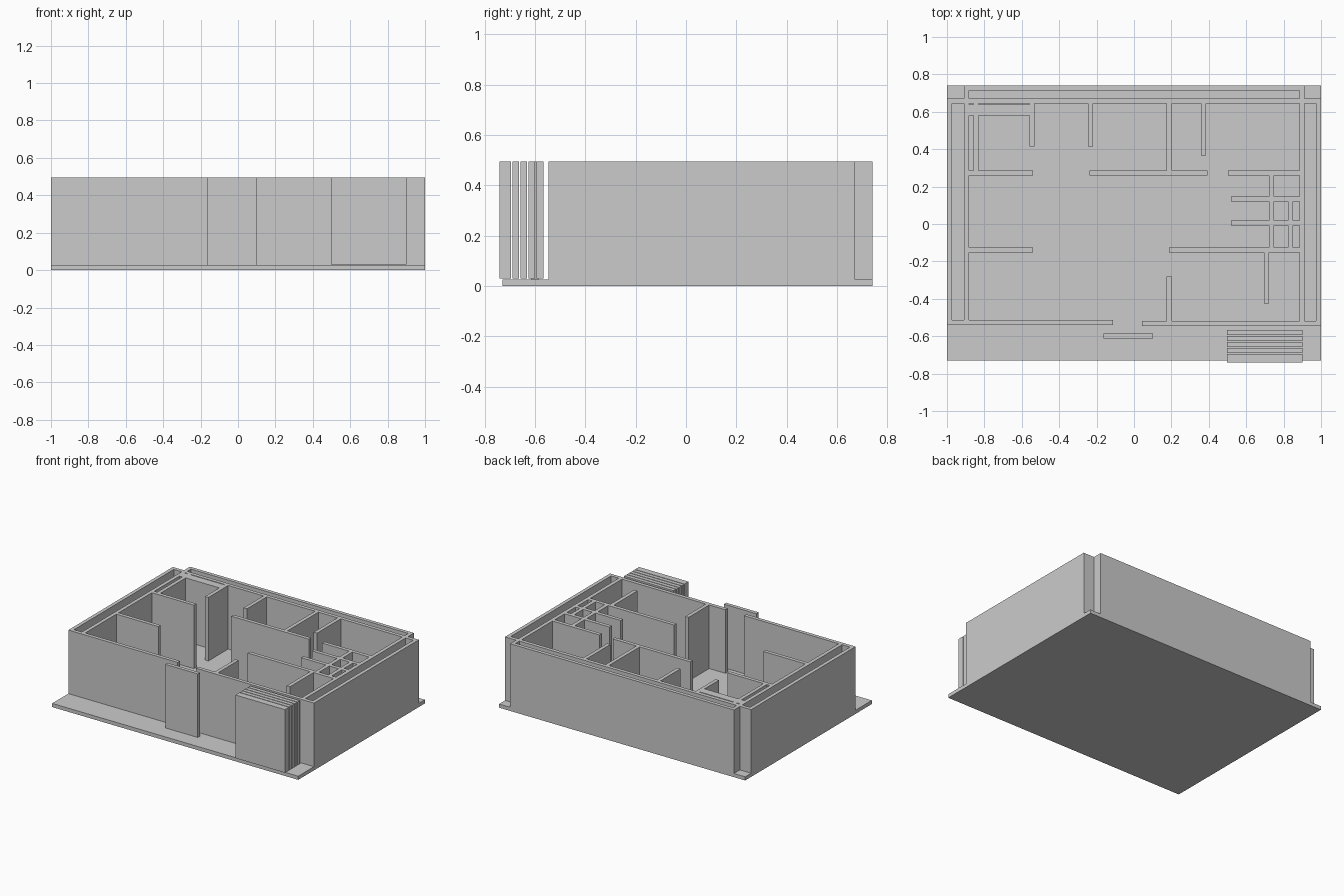
import bpy
import bmesh

if "Cube" in bpy.data.objects:
    bpy.data.objects.remove(bpy.data.objects["Cube"])

Z0, Z1 = 0.027, 0.494   # slab top, wall top
T = 0.027               # wall thickness


def add_object(name, bm):
    bmesh.ops.recalc_face_normals(bm, faces=bm.faces[:])
    me = bpy.data.meshes.new(name)
    bm.to_mesh(me)
    bm.free()
    ob = bpy.data.objects.new(name, me)
    bpy.context.collection.objects.link(ob)
    return ob


def extruded_plan(name, rects, z0, z1):
    """Merge overlapping plan rectangles (x0, x1, y0, y1) into one extruded solid."""
    xs = sorted({v for r in rects for v in r[:2]})
    ys = sorted({v for r in rects for v in r[2:]})
    bm = bmesh.new()
    verts = {}

    def vert(i, j):
        if (i, j) not in verts:
            verts[i, j] = bm.verts.new((xs[i], ys[j], z0))
        return verts[i, j]

    for i in range(len(xs) - 1):
        for j in range(len(ys) - 1):
            cx, cy = (xs[i] + xs[i + 1]) / 2, (ys[j] + ys[j + 1]) / 2
            if any(a < cx < b and c < cy < d for a, b, c, d in rects):
                bm.faces.new((vert(i, j), vert(i + 1, j),
                              vert(i + 1, j + 1), vert(i, j + 1)))
    ext = bmesh.ops.extrude_face_region(bm, geom=bm.faces[:])
    for v in ext["geom"]:
        if isinstance(v, bmesh.types.BMVert):
            v.co.z = z1
    return add_object(name, bm)


def hwall(x0, x1, y):       # wall along x, y is its lower edge
    return (x0, x1, y, round(y + T, 4))


def vwall(x, y0, y1):       # wall along y, x is its left edge
    return (x, round(x + T, 4), y0, y1)


BACK, SIDE = 0.645, 0.884   # inner faces of the back and side walls

# Outer walls: double skins at the back and sides, notched back corners
walls = [
    hwall(-0.909, 0.911, 0.714), hwall(-1, 1, BACK),
    vwall(-0.909, -0.541, 0.741), vwall(SIDE, -0.546, 0.741),
    vwall(-1, -0.541, 0.672), vwall(0.973, -0.546, 0.672),
    hwall(-1, -0.112, -0.541), hwall(0.042, 1, -0.546),
]
# Interior walls along x
walls += [
    hwall(-0.909, -0.54, 0.26), hwall(-0.237, 0.394, 0.26), hwall(0.502, SIDE, 0.26),
    hwall(-0.909, -0.54, -0.153), hwall(0.186, SIDE, -0.153),
    hwall(0.518, SIDE, 0.12), hwall(0.518, SIDE, -0.008),
    (-0.882, -0.55, 0.58, 0.638),
]
# Interior walls along y
walls += [
    vwall(-0.858, 0.27, BACK), vwall(-0.558, 0.415, BACK), vwall(-0.245, 0.415, BACK),
    vwall(0.175, 0.27, BACK), vwall(0.357, 0.367, BACK),
    vwall(0.175, -0.53, -0.281), vwall(0.694, -0.426, -0.14),
    vwall(0.721, -0.14, 0.27), vwall(0.823, -0.14, 0.13),
]
extruded_plan("walls", walls, Z0, Z1)

# Floor slab
extruded_plan("floor_slab", [(-1, 1, -0.729, 0.741)], 0, Z0)

# Free-standing screen in front of the entrance
extruded_plan("entrance_screen", [(-0.162, 0.102, -0.613, -0.586)], Z0, Z1)

# Row of upright panels at the front right
extruded_plan("front_panel_thick", [(0.498, 0.9, -0.741, -0.695)], Z0 + 0.003, Z1)
for i in range(4):
    y = -0.69 + 0.032 * i
    extruded_plan(f"front_panel_{i + 1}", [(0.498, 0.9, y, y + T)], Z0 + 0.003, Z1)
